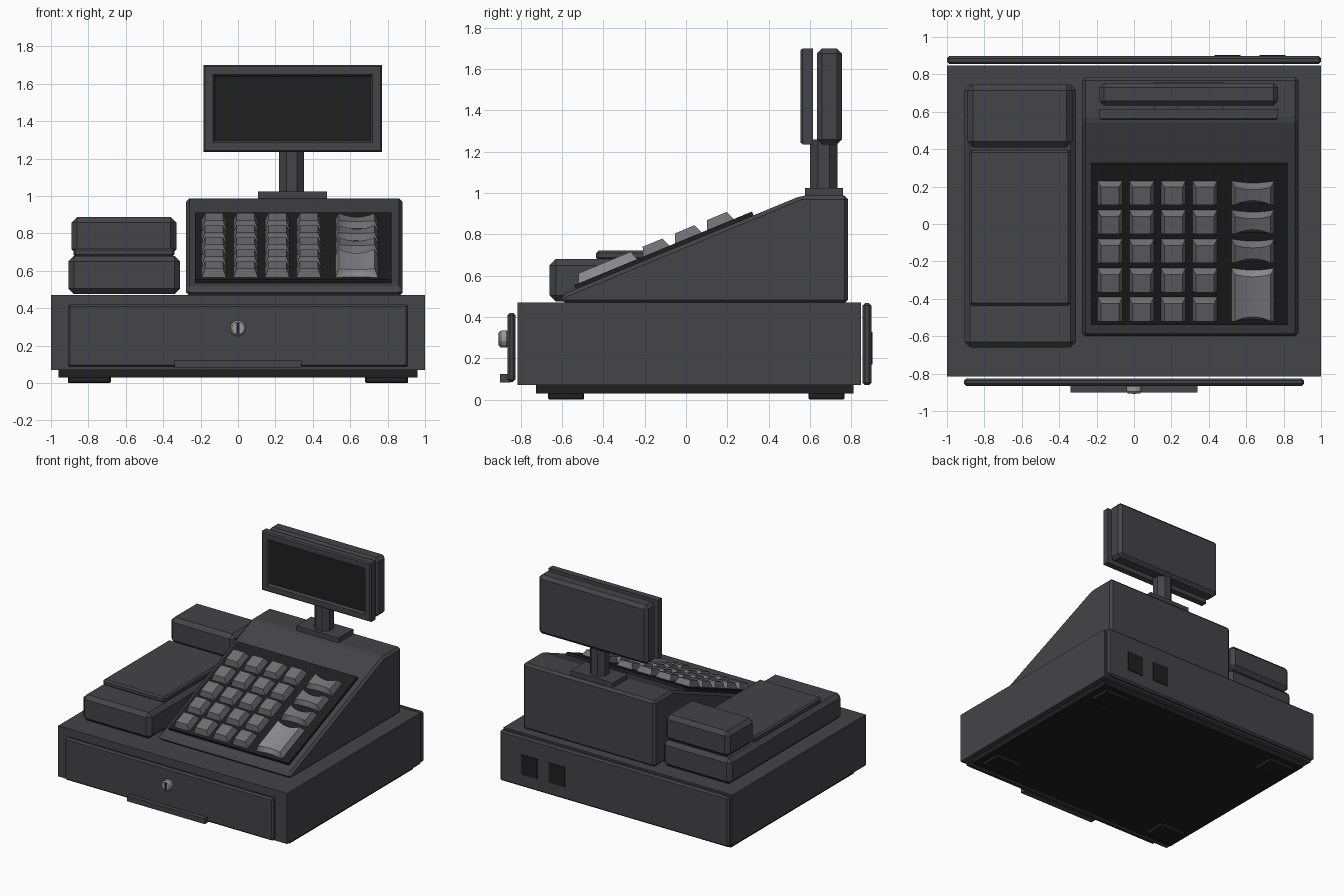
import bpy, bmesh, math
from mathutils import Matrix, Vector

if "Cube" in bpy.data.objects:
    bpy.data.objects.remove(bpy.data.objects["Cube"], do_unlink=True)


def material(name, r, g, b):
    m = bpy.data.materials.new(name)
    m.use_nodes = True
    m.diffuse_color = (r, g, b, 1)
    m.node_tree.nodes["Principled BSDF"].inputs["Base Color"].default_value = (r, g, b, 1)
    return m


casing = material("charcoal casing", 0.058, 0.057, 0.063)
black = material("black plastic", 0.014, 0.014, 0.014)
key_grey = material("key grey", 0.16, 0.16, 0.175)
key_light = material("light key grey", 0.25, 0.25, 0.265)
steel = material("lock steel", 0.33, 0.33, 0.33)


def finish(name, bm, *mats):
    bmesh.ops.recalc_face_normals(bm, faces=bm.faces)
    mesh = bpy.data.meshes.new(name)
    bm.to_mesh(mesh)
    bm.free()
    for m in mats:
        mesh.materials.append(m)
    ob = bpy.data.objects.new(name, mesh)
    bpy.context.scene.collection.objects.link(ob)
    return ob


def chamfer(ob, width):
    mod = ob.modifiers.new("chamfer", "BEVEL")
    mod.width = width
    mod.segments = 1
    mod.limit_method = "ANGLE"
    mod.angle_limit = math.radians(20)


def box(name, xs, ys, zs, mat, width=0.0):
    bm = bmesh.new()
    centre = [sum(r) / 2 for r in (xs, ys, zs)]
    size = [r[1] - r[0] for r in (xs, ys, zs)]
    bmesh.ops.create_cube(bm, size=1, matrix=Matrix.LocRotScale(Vector(centre), None, Vector(size)))
    ob = finish(name, bm, mat)
    if width:
        chamfer(ob, width)
    return ob


def cylinder(name, centre, radius, depth, sides, mat, turn, width=0.0):
    bm = bmesh.new()
    bmesh.ops.create_cone(bm, cap_ends=True, segments=sides, radius1=radius, radius2=radius,
                          depth=depth, matrix=Matrix.Translation(centre) @ turn)
    ob = finish(name, bm, mat)
    if width:
        chamfer(ob, width)
    return ob


# Base: feet, plinth, body and back panel
for side, sx in (("left", 1), ("right", -1)):
    for end, y in (("front", -0.58), ("back", 0.68)):
        box(f"{end}_{side}_foot", (sx * 0.795 - 0.115, sx * 0.795 + 0.115),
            (y - 0.087, y + 0.087), (0, 0.035), black, 0.006)
box("plinth", (-0.96, 0.96), (-0.725, 0.81), (0.03, 0.075), black)
box("body", (-1, 1), (-0.815, 0.848), (0.07, 0.47), casing)
box("back_panel", (-1, 1), (0.855, 0.898), (0.07, 0.467), casing, 0.012)
for i, x in enumerate((0.5, 0.74)):
    box(f"back_socket_{i + 1}", (x - 0.07, x + 0.07), (0.885, 0.904), (0.17, 0.327), black)

# Cash drawer with pull and lock
box("drawer_front", (-0.91, 0.91), (-0.865, -0.826), (0.085, 0.42), casing, 0.012)
box("drawer_pull", (-0.34, 0.34), (-0.9, -0.85), (0.083, 0.124), casing)
cylinder("lock", (0, -0.882, 0.293), 0.044, 0.046, 12, steel, Matrix.Rotation(math.pi / 2, 4, "X"), 0.01)
box("lock_slot", (-0.008, 0.008), (-0.908, -0.9), (0.262, 0.324), black)

# Receipt printer
box("printer_base", (-0.907, -0.31), (-0.66, 0.747), (0.475, 0.68), casing, 0.03)
box("printer_lid", (-0.88, -0.34), (-0.435, 0.395), (0.675, 0.722), casing, 0.012)
box("printer_head", (-0.89, -0.33), (0.41, 0.745), (0.685, 0.887), casing, 0.03)

# Sloped register housing from a side profile
profile = [(-0.6, 0.465), (-0.6, 0.508), (0.557, 0.987), (0.785, 0.987), (0.785, 0.465)]
bm = bmesh.new()
face = bm.faces.new([bm.verts.new((-0.277, y, z)) for y, z in profile])
new = bmesh.ops.extrude_face_region(bm, geom=[face])["geom"]
bmesh.ops.translate(bm, vec=(1.157, 0, 0), verts=[v for v in new if isinstance(v, bmesh.types.BMVert)])
chamfer(finish("register_housing", bm, casing), 0.018)

# Keypad, laid out in the plane of the slope
(y0, z0), (y1, z1) = profile[1:3]
tilt = math.atan2(z1 - z0, y1 - y0)
slope = Matrix.Translation((0, y0, z0)) @ Matrix.Rotation(tilt, 4, "X")


def along(y):
    return (y - y0 + 0.012) / math.cos(tilt)


box("keypad_plate", (-0.23, 0.82), (along(-0.545), along(0.315)), (-0.01, 0.02),
    black).matrix_world = slope


def key(name, x, y, width, depth, mat, scoop=0.0):
    """Tapered key; scoop pinches and dips the middle of wide ones."""
    bm = bmesh.new()
    count = 9 if scoop else 2
    rings = []
    for i in range(count):
        s = 2 * i / (count - 1) - 1
        dip = scoop * (1 - s * s)
        low, high = depth / 2 - dip * 0.5, depth / 2 - 0.02 - dip
        xl, xh = s * width / 2, s * (width / 2 - 0.02)
        top = 0.065 - dip * 0.7
        rings.append([bm.verts.new(p) for p in
                      ((xl, -low, 0.015), (xh, -high, top), (xh, high, top), (xl, low, 0.015))])
    for a, b in zip(rings, rings[1:]):
        for j in range(4):
            k = (j + 1) % 4
            bm.faces.new((a[j], a[k], b[k], b[j]))
    bm.faces.new(rings[0])
    bm.faces.new(rings[-1])
    finish(name, bm, mat).matrix_world = slope @ Matrix.Translation((x, along(y), 0))


for row in range(5):
    y = 0.162 - 0.1555 * row
    for col in range(4):
        key(f"key_{row + 1}_{col + 1}", -0.128 + 0.169 * col, y, 0.136, 0.143, key_grey)
    if row < 3:
        key(f"wide_key_{row + 1}", 0.635, y, 0.232, 0.143, key_grey, 0.02)
key("enter_key", 0.635, -0.382, 0.232, 0.312, key_light, 0.02)

# Customer display on its pole
box("display_foot", (0.107, 0.475), (0.575, 0.76), (0.98, 1.025), casing)
cylinder("display_pole", (0.287, 0.667, 1.14), 0.072, 0.24, 8, casing,
         Matrix.Rotation(math.pi / 8, 4, "Z"))
box("display_back", (-0.185, 0.77), (0.633, 0.755), (1.235, 1.7), casing, 0.025)

bm = bmesh.new()
bmesh.ops.create_cube(bm, size=1, matrix=Matrix.LocRotScale(
    Vector((0.2925, 0.59, 1.4675)), None, Vector((0.955, 0.05, 0.465))))
front = [f for f in bm.faces if f.normal.y < -0.9]
bmesh.ops.inset_region(bm, faces=front, thickness=0.012)
bmesh.ops.translate(bm, vec=(0, -0.01, 0), verts=front[0].verts)
bmesh.ops.inset_region(bm, faces=front, thickness=0.06)
bmesh.ops.inset_region(bm, faces=front, thickness=0.014, depth=-0.018)
front[0].material_index = 1
finish("display_screen", bm, casing, black)
